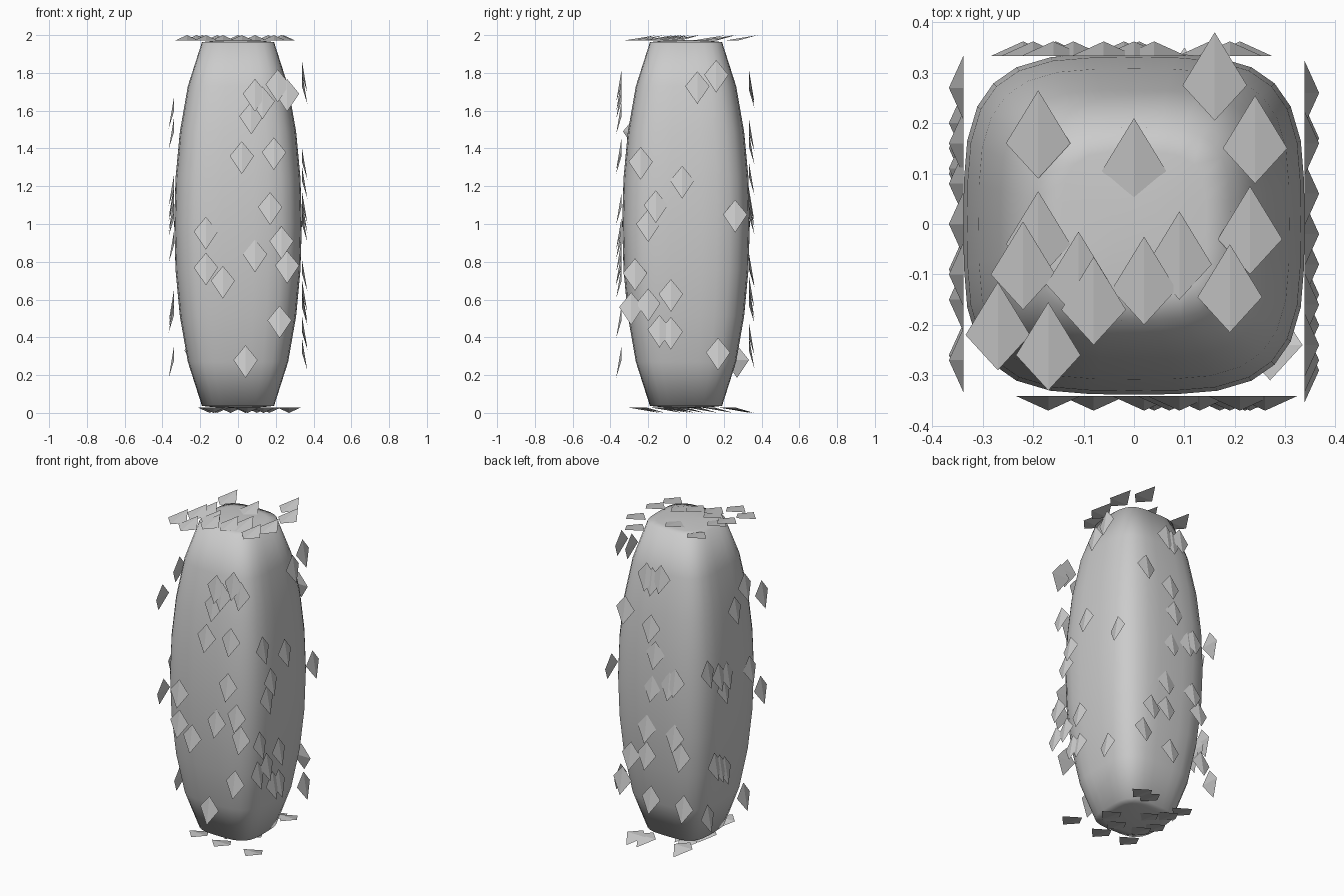
import bpy, bmesh
from math import sqrt
from mathutils import Vector

if "Cube" in bpy.data.objects:
    bpy.data.objects.remove(bpy.data.objects["Cube"])

A, H = 0.338, 0.975   # half width and half height of the body

# Body: a gridded box bent into a barrel with rounded-square sections and flat ends
bm = bmesh.new()
bmesh.ops.create_cube(bm, size=2)
bmesh.ops.subdivide_edges(bm, edges=bm.edges[:], cuts=7, use_grid_fill=True)
N = 3.6   # squareness of the cross-section
for v in bm.verts:
    u, w, z = v.co
    m = max(abs(u), abs(w))
    r = (abs(u) ** N + abs(w) ** N) ** (1 / N)
    k = m / r if r else 0
    s = A * sqrt(1 - (0.825 * z) ** 2)
    dome = 0.012 * m * m * abs(z) ** 8
    v.co = Vector((u * k * s, w * k * s, 1 + H * z - (dome if z > 0 else -dome)))
for f in bm.faces:
    f.smooth = True
me = bpy.data.meshes.new("body")
bm.to_mesh(me)
bm.free()
bpy.context.collection.objects.link(bpy.data.objects.new("body", me))


def scales(name, points, place, normal, tip, flat=0.078, lifted=0.095):
    """Ridged kite wedges: back tip and corners lie on the plane, the other tip lifts off."""
    n, t = Vector(normal), Vector(tip)
    side = t.cross(n)
    verts, faces = [], []
    for a, b in points:
        c, i = Vector(place(a, b)), len(verts)
        verts += [c - t * flat, c + side * 0.064, c + t * lifted + n * 0.029, c - side * 0.064]
        faces += [(i, i + 2, i + 1), (i, i + 3, i + 2), (i, i + 1, i + 3), (i + 1, i + 2, i + 3)]
    mesh = bpy.data.meshes.new(name)
    mesh.from_pydata(verts, [], faces)
    bpy.context.collection.objects.link(bpy.data.objects.new(name, mesh))


# Side scales, tips lifting downwards
down = (0, 0, -1)
front = [(.21, 1.74), (.26, 1.69), (.09, 1.69), (.13, 1.65), (.07, 1.57), (.19, 1.38),
         (.02, 1.36), (.17, 1.09), (-.17, .96), (.23, .91), (.09, .84), (.26, .78),
         (-.17, .77), (-.08, .70), (.22, .49), (.04, .28)]
scales("front_scales", front, lambda a, b: (a, -A - .003, b), (0, -1, 0), down)

right = [(.16, 1.79), (.06, 1.73), (-.24, 1.33), (-.02, 1.23), (-.16, 1.10), (-.2, 1.0),
         (.26, 1.05), (-.27, .74), (-.08, .63), (-.2, .58), (-.29, .56), (-.14, .44),
         (-.08, .43), (.17, .32)]
scales("right_scales", right, lambda a, b: (A, a, b), (1, 0, 0), down)

left = [(0, 1.49), (-.1, 1.60), (-.27, 1.49), (.16, 1.13), (.08, 1.11), (.11, 1.03),
        (-.15, 1.06), (-.26, .89), (.2, .58), (.15, .55), (.1, .52), (-.09, .28),
        (.27, .28), (.27, 1.19)]
scales("left_scales", left, lambda a, b: (-A, a, b), (-1, 0, 0), down)

back = [(0, 1.71), (-.06, 1.74), (.04, 1.73), (.19, 1.48), (.01, 1.41), (-.02, 1.25),
        (0, 1.04), (-.16, 1.11), (-.12, 1.08), (.04, .77), (-.155, .76), (.15, .57),
        (.04, .60), (-.2, .65), (.21, .40), (.01, .33), (-.22, .33)]
scales("back_scales", back, lambda a, b: (a, A - .005, b), (0, 1, 0), down)

# End scales, tips lifting towards the back
top = [(-.19, .16), (.16, .275), (.24, .15), (0, .105), (-.19, -.04), (.23, -.03),
       (.09, -.08), (.02, -.13), (-.11, -.12), (-.08, -.17), (.19, -.145),
       (-.27, -.22), (-.17, -.26), (-.22, -.1)]
scales("top_scales", top, lambda a, b: (a, b, 1.971), (0, 0, 1), (0, 1, 0), .07, .105)

bottom = [(.165, .26), (.1, .25), (.27, -.24), (.135, -.05), (.04, -.12), (.05, -.24),
          (-.13, -.21), (-.11, -.08), (-.04, .07), (-.12, .15), (-.15, .24), (-.15, 0)]
scales("bottom_scales", bottom, lambda a, b: (a, b, .029), (0, 0, -1), (0, 1, 0), .07, .1)
